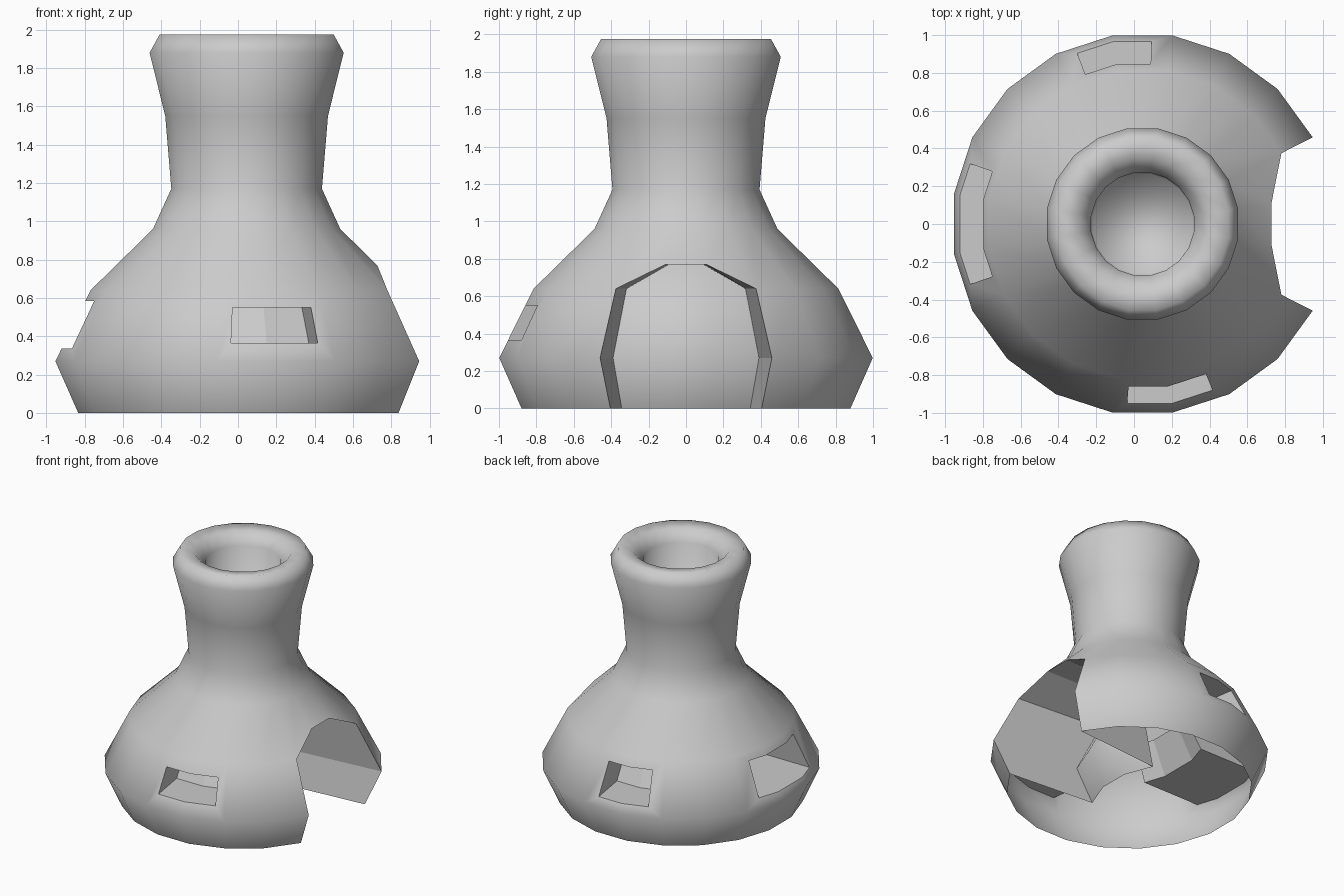
import bpy, bmesh, math
from mathutils import Vector

if "Cube" in bpy.data.objects:
    bpy.data.objects.remove(bpy.data.objects["Cube"])

N, STEP, CX = 20, 18, 0.045
# outer profile (radius, height), then rim and closed inner flue
PROFILE = [(0.89, 0), (1.011, 0.27), (0.825, 0.64), (0.495, 0.96), (0.398, 1.17),
           (0.43, 1.55), (0.513, 1.88), (0.46, 1.975), (0.35, 1.96), (0.275, 1.88),
           (0.268, 1.2)]
bm = bmesh.new()


def face(points, smooth=True):
    f = bm.faces.new([bm.verts.new(p) for p in points])
    f.smooth = smooth


def on_ring(r, z, k):
    """Point on a 20-sided ring; fractional k lies on the straight side."""
    def corner(i):
        a = math.radians(9 + STEP * i)
        return Vector((CX + r * math.cos(a), r * math.sin(a), z))
    i = math.floor(k)
    return corner(i).lerp(corner(i + 1), k - i)


def on_wall(z, k):
    """Point on the outer wall at height z."""
    for (r0, z0), (r1, z1) in zip(PROFILE[:7], PROFILE[1:8]):
        if z <= z1:
            return on_ring(r0 + (r1 - r0) * (z - z0) / (z1 - z0), z, k)


def tunnel(outline, inner, closed):
    """Flat walls from an opening to its recessed copy."""
    n = len(outline)
    for i in range(n if closed else n - 1):
        j = (i + 1) % n
        face([outline[i], outline[j], inner[j], inner[i]], False)


# cells left out of the plain lathe: (band, segment)
WINDOWS = [  # first segment, count, inset, bottom, top, depth
    (14, 2, 0.23, 0.365, 0.55, 0.30),
    (4, 2, 0.34, 0.335, 0.575, 0.30),
    (8, 3, 0.43, 0.335, 0.585, 0.50)]
skip = {(b, s) for b in range(3) for s in (-2 % N, -1 % N, 0)}
for s, n, *_ in WINDOWS:
    skip |= {(1, s + i) for i in range(n)}

# body, neck, rim and flue
for b in range(len(PROFILE) - 1):
    (r0, z0), (r1, z1) = PROFILE[b], PROFILE[b + 1]
    for s in range(N):
        if (b, s) not in skip:
            face([on_ring(r0, z0, s), on_ring(r0, z0, s + 1),
                  on_ring(r1, z1, s + 1), on_ring(r1, z1, s)])
face([on_ring(*PROFILE[-1], s) for s in range(N)])

# recessed windows with their surrounding frames
for s, n, inset, zb, zt, depth in WINDOWS:
    ks = [s + i for i in range(n + 1)]
    ko = [s + inset] + ks[1:-1] + [s + n - inset]
    lo, hi = [on_wall(zb, k) for k in ko], [on_wall(zt, k) for k in ko]
    rl, rh = [on_wall(0.27, k) for k in ks], [on_wall(0.64, k) for k in ks]
    mid = math.radians(9 + STEP * (s + n / 2))
    push = Vector((-math.cos(mid), -math.sin(mid), 0)) * depth
    for i in range(n):
        face([rl[i], rl[i + 1], lo[i + 1], lo[i]])
        face([hi[i], hi[i + 1], rh[i + 1], rh[i]])
        face([p + push for p in (lo[i], lo[i + 1], hi[i + 1], hi[i])], False)
    face([rl[0], lo[0], hi[0], rh[0]])
    face([lo[-1], rl[-1], rh[-1], hi[-1]])
    outline = lo + hi[::-1]
    tunnel(outline, [p + push for p in outline], True)

# arched fire opening on the right side
def recess(p):
    return Vector((p.x - 0.73, p.y * 0.85, p.z))


A = [-2, -1, 0, 1]
rows = [[on_wall(z, k) for k in A] for z in (0, 0.27, 0.64)]
top = [on_wall(0.77, -1), on_wall(0.77, 0)]
above = [on_wall(0.96, k) for k in A]
crown = [rows[2][0], top[0], top[1], rows[2][3]]
for i in range(3):
    face([crown[i], crown[i + 1], above[i + 1], above[i]])
outline = [rows[0][0], rows[1][0]] + crown + [rows[1][3], rows[0][3]]
tunnel(outline, [recess(p) for p in outline], False)
for lower, upper in zip(rows, rows[1:]):
    for i in range(3):
        face([recess(p) for p in (lower[i], lower[i + 1], upper[i + 1], upper[i])])
m = rows[2]
for part in ((m[0], m[1], top[0]), (m[1], m[2], top[1], top[0]), (m[2], m[3], top[1])):
    face([recess(p) for p in part])

bmesh.ops.remove_doubles(bm, verts=bm.verts, dist=0.0005)
bmesh.ops.recalc_face_normals(bm, faces=bm.faces)
neck = next(f for f in bm.faces if 1.2 < f.calc_center_median().z < 1.5
            and (f.calc_center_median().xy - Vector((CX, 0))).length > 0.35)
c = neck.calc_center_median() - Vector((CX, 0, 0))
if neck.normal.xy.dot(c.xy) < 0:
    bmesh.ops.reverse_faces(bm, faces=bm.faces)

mesh = bpy.data.meshes.new("clay_kiln")
bm.to_mesh(mesh)
bm.free()
bpy.context.collection.objects.link(bpy.data.objects.new("clay_kiln", mesh))
